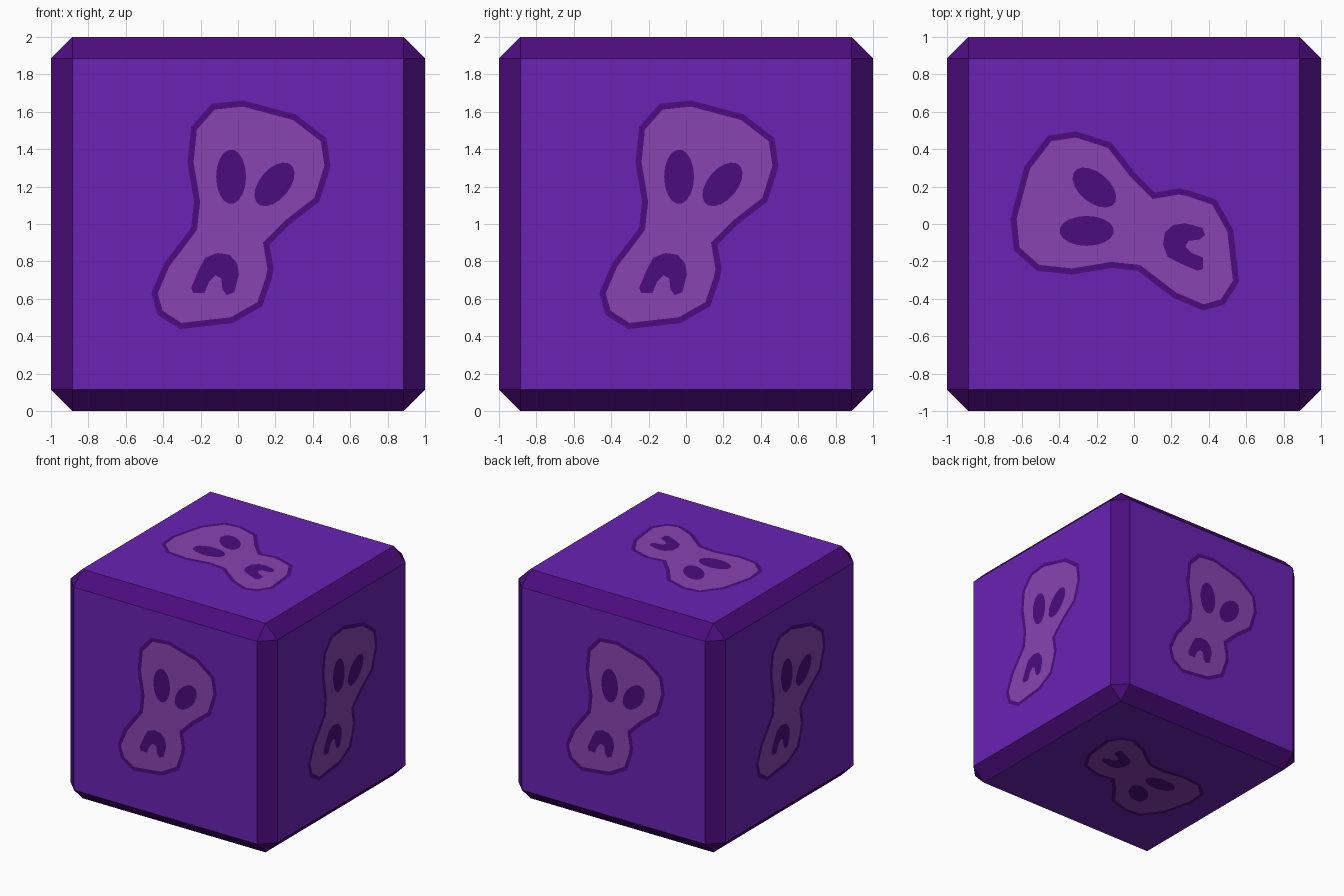
import bpy, bmesh, math
from mathutils import Vector
from mathutils.geometry import delaunay_2d_cdt

if "Cube" in bpy.data.objects:
    bpy.data.objects.remove(bpy.data.objects["Cube"])

C = 0.885  # half width of the flat panels; the rest is chamfer


def material(name, rgb):
    m = bpy.data.materials.new(name)
    m.diffuse_color = (*rgb, 1)
    m.use_nodes = True
    m.node_tree.nodes["Principled BSDF"].inputs["Base Color"].default_value = m.diffuse_color
    return m


violet = material("violet", (0.144, 0.016, 0.456))
mauve = material("mauve", (0.246, 0.056, 0.434))
dark = material("dark purple", (0.072, 0.0037, 0.209))


def add_object(name, bm, mats):
    me = bpy.data.meshes.new(name)
    bm.to_mesh(me)
    bm.free()
    for m in mats:
        me.materials.append(m)
    ob = bpy.data.objects.new(name, me)
    bpy.context.collection.objects.link(ob)
    return ob


def ellipse(cx, cy, rx, ry, tilt=0, n=18):
    a = math.radians(tilt)
    pts = []
    for i in range(n):
        t = 2 * math.pi * i / n
        x, y = rx * math.cos(t), ry * math.sin(t)
        pts.append((cx + x * math.cos(a) - y * math.sin(a),
                    cy + x * math.sin(a) + y * math.cos(a)))
    return pts


def inset(pts, d):
    """Move each side of a clockwise outline inwards by d."""
    out = []
    for i, p in enumerate(pts):
        p = Vector(p)
        e1 = (p - Vector(pts[i - 1])).normalized()
        e2 = (Vector(pts[(i + 1) % len(pts)]) - p).normalized()
        n1, n2 = Vector((e1.y, -e1.x)), Vector((e2.y, -e2.x))
        out.append(tuple(p + (n1 + n2) * d / (1 + n1.dot(n2))))
    return out


def inside(p, poly):
    hit = False
    for (x1, y1), (x2, y2) in zip(poly, poly[1:] + poly[:1]):
        if (y1 > p.y) != (y2 > p.y) and p.x < x1 + (p.y - y1) * (x2 - x1) / (y2 - y1):
            hit = not hit
    return hit


# Mask artwork, in panel coordinates (right, up)
rim = [(-0.14, 0.643), (0.03, 0.66), (0.31, 0.585), (0.472, 0.46), (0.495, 0.31),
       (0.435, 0.12), (0.28, 0.0), (0.168, -0.11), (0.19, -0.24), (0.178, -0.30),
       (0.13, -0.44), (-0.03, -0.53), (-0.31, -0.562), (-0.43, -0.485), (-0.463, -0.37),
       (-0.395, -0.21), (-0.25, -0.02), (-0.235, 0.12), (-0.27, 0.33), (-0.25, 0.52)]
mouth = [(-0.25, -0.34), (-0.24, -0.37), (-0.18, -0.37), (-0.155, -0.31), (-0.12, -0.275),
         (-0.09, -0.29), (-0.083, -0.35), (-0.06, -0.38), (-0.02, -0.365), (0.005, -0.27),
         (-0.005, -0.21), (-0.045, -0.165), (-0.11, -0.155), (-0.175, -0.18), (-0.21, -0.245)]
square = [(-C, -C), (C, -C), (C, C), (-C, C)]
# Each later outline paints over the earlier ones: (outline, material slot)
layers = [(square, 0), (rim, 2), (inset(rim, 0.032), 1),
          (ellipse(-0.037, 0.253, 0.08, 0.146), 2),
          (ellipse(0.195, 0.212, 0.08, 0.137, -40), 2), (mouth, 2)]

# Cut the panel square along all outlines
points, edges = [], []
for poly, _ in layers:
    k, n = len(points), len(poly)
    points += [Vector(p) for p in poly]
    edges += [(k + i, k + (i + 1) % n) for i in range(n)]
verts2d, _, tris, *_ = delaunay_2d_cdt(points, edges, [], 0, 1e-5)


def painted_panel(name, normal, up):
    n, up = Vector(normal), Vector(up)
    right = up.cross(n)
    bm = bmesh.new()
    vs = [bm.verts.new(n + right * p.x + up * p.y + Vector((0, 0, 1))) for p in verts2d]
    for t in tris:
        f = bm.faces.new([vs[i] for i in t])
        mid = sum((verts2d[i] for i in t), Vector((0, 0))) / len(t)
        f.material_index = [slot for poly, slot in layers if inside(mid, poly)][-1]
        f.normal_update()
        if f.normal.dot(n) < 0:
            f.normal_flip()
    add_object(name, bm, [violet, mauve, dark])


# Six painted sides
for name, normal, up in [("front_panel", (0, -1, 0), (0, 0, 1)),
                         ("back_panel", (0, 1, 0), (0, 0, 1)),
                         ("right_panel", (1, 0, 0), (0, 0, 1)),
                         ("left_panel", (-1, 0, 0), (0, 0, 1)),
                         ("top_panel", (0, 0, 1), (-1, 0, 0)),
                         ("bottom_panel", (0, 0, -1), (-1, 0, 0))]:
    painted_panel(name, normal, up)

# Chamfered frame: bevelled cube with its flat sides removed
bm = bmesh.new()
bmesh.ops.create_cube(bm, size=2)
bmesh.ops.bevel(bm, geom=bm.edges[:], offset=1 - C, segments=1, affect='EDGES')
bm.normal_update()
flat = [f for f in bm.faces if max(abs(c) for c in f.normal) > 0.99]
bmesh.ops.delete(bm, geom=flat, context='FACES')
bmesh.ops.translate(bm, verts=bm.verts[:], vec=(0, 0, 1))
add_object("chamfer_frame", bm, [dark])
